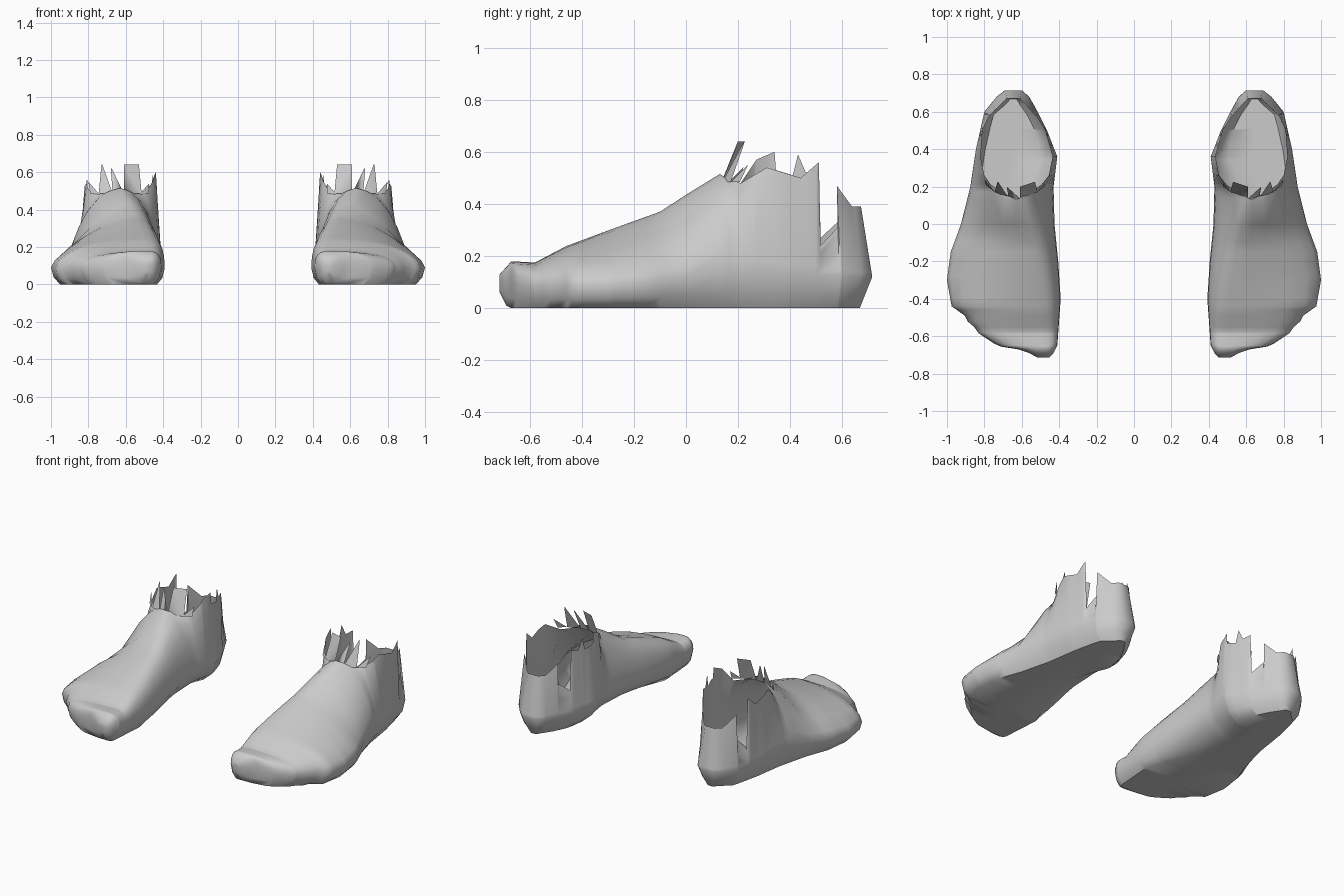
import bpy, bmesh, math

if "Cube" in bpy.data.objects:
    bpy.data.objects.remove(bpy.data.objects["Cube"])

grey = bpy.data.materials.new("plain grey")
grey.diffuse_color = (0.6, 0.6, 0.6, 1)
grey.use_nodes = True
grey.node_tree.nodes["Principled BSDF"].inputs["Base Color"].default_value = grey.diffuse_color


def at(table, y):
    """Linear lookup in a table of (y, value)."""
    if y <= table[0][0]:
        return table[0][1]
    for (a, va), (b, vb) in zip(table, table[1:]):
        if y <= b:
            return va + (vb - va) * (y - a) / (b - a)
    return table[-1][1]


# plan outline: inner side, and outer side with the toe steps
INNER = [(-.715, .455), (-.69, .43), (-.65, .41), (-.4, .392), (-.2, .405), (0, .425),
         (.2, .43), (.36, .41), (.5, .465), (.6, .515), (.68, .56), (.715, .60)]
OUTER = [(-.715, .515), (-.69, .56), (-.67, .62), (-.655, .715), (-.635, .755), (-.605, .80),
         (-.585, .83), (-.55, .855), (-.52, .89), (-.49, .905), (-.44, .975), (-.3, 1.0),
         (-.15, .98), (0, .925), (.2, .875), (.4, .845), (.6, .80), (.68, .735), (.715, .69)]
# top of the instep, then the torn rim on either side
TOP = [(-.715, .13), (-.67, .18), (-.58, .175), (-.46, .238), (-.28, .305), (-.1, .37),
       (0, .435), (.13, .515)]
RIM_IN = TOP + [(.17, .49), (.21, .48), (.27, .57), (.34, .60), (.345, .53), (.41, .51),
                (.43, .59), (.46, .52), (.51, .53), (.517, .27), (.59, .33), (.595, .46), (.67, .39)]
RIM_OUT = TOP + [(.17, .49), (.21, .48), (.31, .54), (.44, .50), (.51, .56), (.517, .24),
                 (.59, .31), (.595, .47), (.67, .39)]
# plan position of the ridge, splitting into the ankle opening
EDGE_IN = [(-.715, .485), (-.4, .51), (-.1, .55), (.13, .63), (.17, .555), (.21, .495),
           (.26, .455), (.36, .435), (.5, .475), (.6, .53), (.68, .585), (.715, .61)]
EDGE_OUT = [(-.715, .485), (-.4, .51), (-.1, .55), (.13, .63), (.17, .705), (.21, .765),
            (.26, .80), (.36, .82), (.5, .81), (.6, .77), (.68, .705), (.715, .68)]
# roundness of the flanks (2 is straight), sole inset and height of widest line
ROUND_IN = [(-.6, .7), (-.3, .8), (0, 1), (.13, 1.1), (.35, 2)]
ROUND_OUT = [(-.6, .75), (-.3, 1.25), (0, 1.5), (.13, 1.15), (.35, 2)]
ARCH = [(-.7, .04), (-.4, .04), (-.05, .15), (.2, .14), (.45, .07), (.7, .05)]
WIDE = [(-.715, .1), (-.6, .085), (-.3, .09), (0, .12), (.3, .15), (.5, .13), (.71, .12)]
BASE = [(-.715, .06), (-.685, 0), (.7, 0)]


def flank(y, wide, edge, rim, inset, power):
    """Points from the rim down to the sole edge on one side."""
    zw, zb = at(WIDE, y), at(BASE, y)
    pts = []
    for k in range(7):
        t = math.radians(90 - 15 * k)
        c, s = max(math.cos(t), 0) ** power, max(math.sin(t), 0) ** power
        if k == 0:
            c = 0
        if k == 6:
            s = 0
        pts.append((edge + (wide - edge) * c, zw + (rim - zw) * s))
    pts.append((wide + inset * .3, zb + (zw - zb) * .4))
    pts.append((wide + inset, zb))
    return pts


def section(y):
    xi, xo = at(INNER, y), at(OUTER, y)
    limit = .3 * (xo - xi)
    a = flank(y, xi, at(EDGE_IN, y), at(RIM_IN, y), min(at(ARCH, y), limit), at(ROUND_IN, y))
    b = flank(y, xo, at(EDGE_OUT, y), at(RIM_OUT, y), -min(.05, limit), at(ROUND_OUT, y))
    mid = ((a[-1][0] + b[-1][0]) / 2, at(BASE, y))
    # heel leans in above and below its widest line
    w = min(max((y - .55) / .16, 0), 1)
    return [(x, y - w * (.16 * (z - .12) if z > .12 else .4 * (.12 - z)), z)
            for x, z in a + [mid] + b[::-1]]


def finish(name, bm):
    bmesh.ops.remove_doubles(bm, verts=bm.verts, dist=.0005)
    bmesh.ops.recalc_face_normals(bm, faces=bm.faces)
    me = bpy.data.meshes.new(name)
    bm.to_mesh(me)
    bm.free()
    me.materials.append(grey)
    ob = bpy.data.objects.new(name, me)
    bpy.context.collection.objects.link(ob)
    bpy.context.view_layer.objects.active = ob
    ob.select_set(True)
    bpy.ops.object.shade_smooth_by_angle(angle=math.radians(50))
    ob.select_set(False)
    ob.modifiers.new("other_side", 'MIRROR').use_mirror_merge = False
    return ob


# foot: cross-sections lofted from toe to heel, open at the ankle
stations = sorted({y for t in (INNER, OUTER, RIM_IN, RIM_OUT, EDGE_IN) for y, _ in t})
bm = bmesh.new()
rings = [[bm.verts.new(p) for p in section(y)] for y in stations]
for r0, r1 in zip(rings, rings[1:]):
    for i in range(len(r0) - 1):
        bm.faces.new((r0[i], r0[i + 1], r1[i + 1], r1[i]))
# toe and heel caps
for r in (rings[0], rings[-1]):
    n = len(r)
    for i in range(n // 2 - 1):
        bm.faces.new((r[i], r[i + 1], r[n - 2 - i], r[n - 1 - i]))
    m = n // 2
    bm.faces.new((r[m - 1], r[m], r[m + 1]))
finish("foot", bm)

# torn spikes at the front of the ankle: base from, base to, tip from, tip to, tip height
SPIKES = [(.475, .525, .475, .475, .54), (.515, .61, .53, .61, .64), (.61, .67, .675, .68, .62),
          (.67, .745, .725, .73, .64), (.745, .79, .80, .80, .55)]


def front(x):
    return .135 + 2.8 * (x - .63) ** 2


bm = bmesh.new()
for b0, b1, t0, t1, h in SPIKES:
    lean = (h - .5) * .45
    pts = [(b0, front(b0), .485), (b1, front(b1), .485),
           (t1, front(t1) + lean, h), (t0, front(t0) + lean, h)]
    bm.faces.new([bm.verts.new(p) for p in pts])
finish("torn_cuff", bm)
